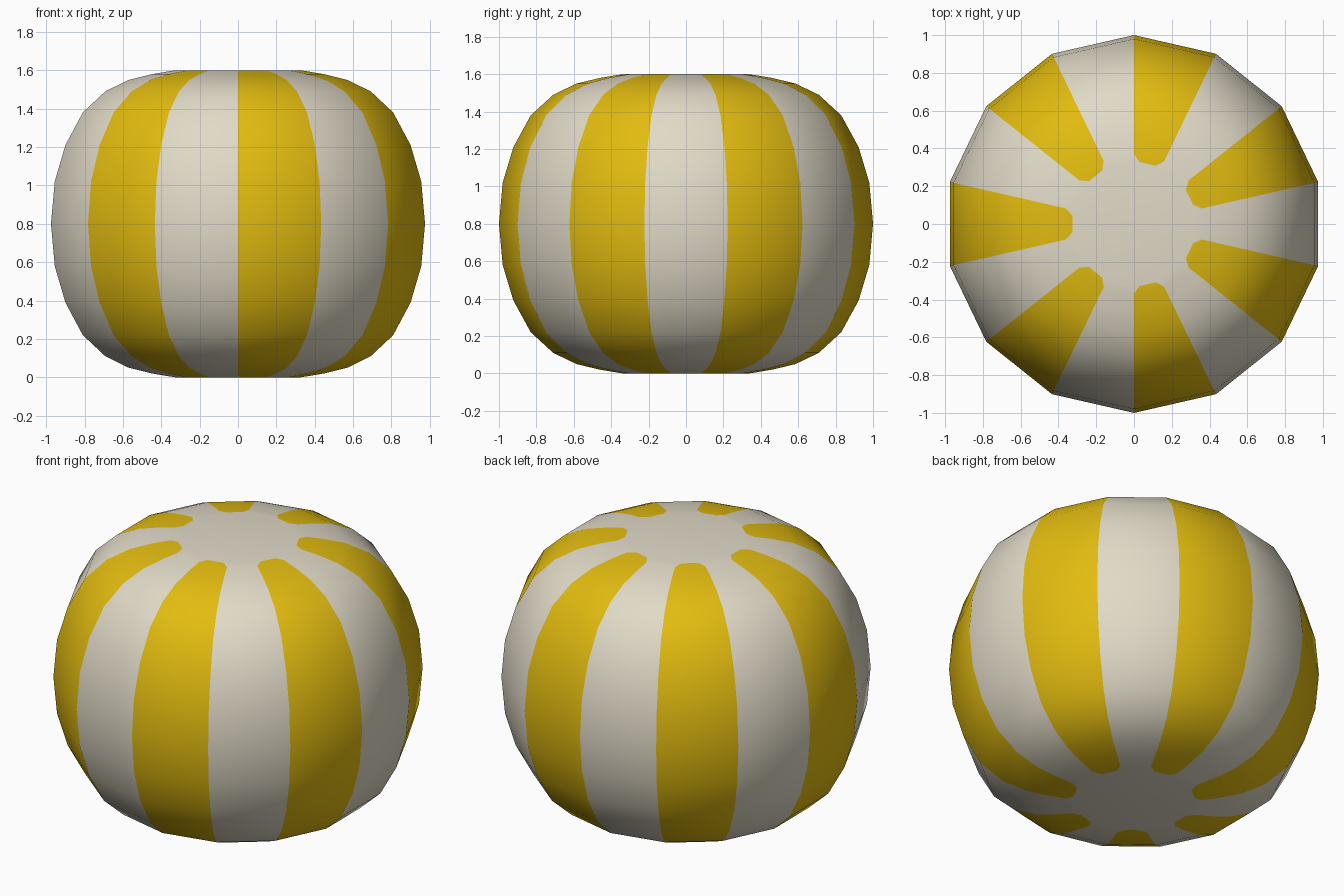
import bpy, bmesh, math

if "Cube" in bpy.data.objects:
    bpy.data.objects.remove(bpy.data.objects["Cube"])

N = 14            # sides
MID = 0.8         # height of the equator
# upper half profile: (corner radius, height above equator), cap edge last
HALF = [(1.0, 0.0), (0.98, 0.22), (0.923, 0.41), (0.83, 0.58), (0.71, 0.69),
        (0.585, 0.75), (0.46, 0.78), (0.37, 0.795), (0.335, 0.8)]


def material(name, col):
    m = bpy.data.materials.new(name)
    m.diffuse_color = (*col, 1)
    m.use_nodes = True
    m.node_tree.nodes["Principled BSDF"].inputs["Base Color"].default_value = m.diffuse_color
    return m


bm = bmesh.new()


def ring(r, z):
    out = []
    for k in range(N):
        a = math.pi / 2 - k * 2 * math.pi / N
        out.append(bm.verts.new((r * math.cos(a), r * math.sin(a), z)))
    return out


def face(verts, mat):
    f = bm.faces.new(verts)
    f.material_index = mat
    f.smooth = True


equator = ring(1.0, MID)
for s in (1, -1):
    rings = [equator] + [ring(r, MID + s * h) for r, h in HALF[1:]]
    # alternating stripes
    for lo, hi in zip(rings[:-2], rings[1:-1]):
        for k in range(N):
            j = (k + 1) % N
            face([lo[k], lo[j], hi[j], hi[k]], 1 - k % 2)
    # last band: yellow stripes end with clipped corners
    lo, hi = rings[-2], rings[-1]
    cap = []
    for k in range(N):
        j = (k + 1) % N
        cap.append(hi[k])
        if k % 2:
            face([lo[k], lo[j], hi[j], hi[k]], 0)
        else:
            p = bm.verts.new(hi[k].co.lerp(hi[j].co, 0.2))
            q = bm.verts.new(hi[k].co.lerp(hi[j].co, 0.8))
            face([lo[k], lo[j], q, p], 1)
            face([lo[k], p, hi[k]], 0)
            face([lo[j], hi[j], q], 0)
            cap += [p, q]
    # flat end cap
    face(cap, 0)

bmesh.ops.recalc_face_normals(bm, faces=bm.faces)
me = bpy.data.meshes.new("striped_ball")
bm.to_mesh(me)
bm.free()
me.materials.append(material("cream white", (0.75, 0.70, 0.57)))
me.materials.append(material("golden yellow", (0.76, 0.50, 0.005)))
ob = bpy.data.objects.new("striped_ball", me)
bpy.context.collection.objects.link(ob)
